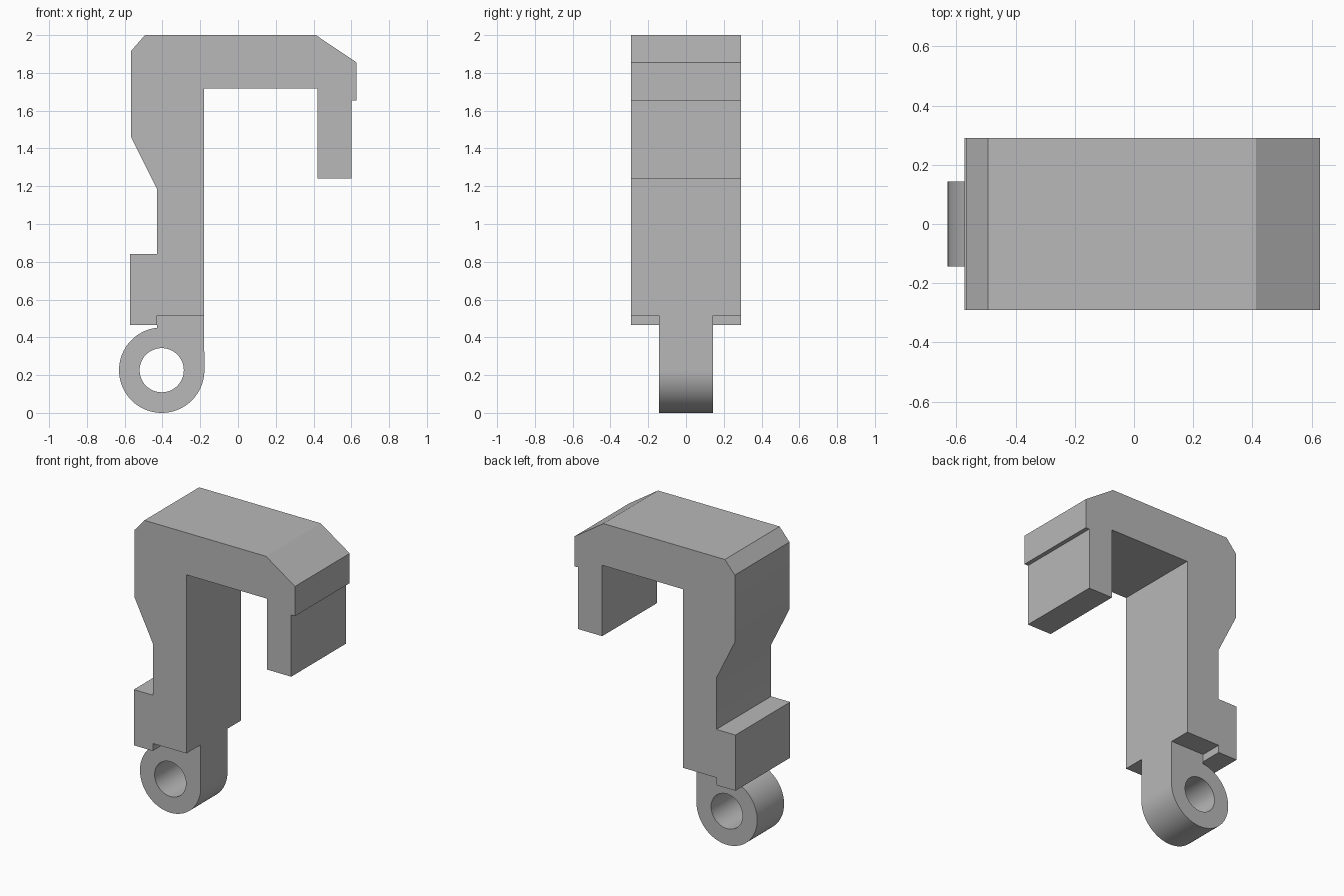
import bpy
import bmesh
from math import cos, sin, radians, pi

cube = bpy.data.objects.get("Cube")
if cube:
    bpy.data.objects.remove(cube, do_unlink=True)

# One plain grey material
grey = bpy.data.materials.new("plain grey")
grey.use_nodes = True
colour = (0.48, 0.48, 0.48, 1)
grey.diffuse_color = colour
grey.node_tree.nodes["Principled BSDF"].inputs["Base Color"].default_value = colour


def arc(cx, cz, r, start, end, steps):
    angles = [radians(start + (end - start) * i / steps) for i in range(steps + 1)]
    return [(cx + r * cos(a), cz + r * sin(a)) for a in angles]


def extrude_profile(name, loops, half_depth):
    """Fill closed x-z outlines (inner ones become holes) and extrude along y."""
    bm = bmesh.new()
    for loop in loops:
        verts = [bm.verts.new((x, -half_depth, z)) for x, z in loop]
        for a, b in zip(verts, verts[1:] + verts[:1]):
            bm.edges.new((a, b))
    bmesh.ops.triangle_fill(bm, edges=bm.edges[:], use_beauty=True)
    cap = bmesh.ops.extrude_face_region(bm, geom=bm.faces[:], use_keep_orig=True)
    moved = [v for v in cap["geom"] if isinstance(v, bmesh.types.BMVert)]
    bmesh.ops.translate(bm, verts=moved, vec=(0, 2 * half_depth, 0))
    bmesh.ops.recalc_face_normals(bm, faces=bm.faces[:])
    bmesh.ops.dissolve_limit(bm, angle_limit=radians(0.5),
                             verts=bm.verts[:], edges=bm.edges[:])
    mesh = bpy.data.meshes.new(name)
    bm.to_mesh(mesh)
    bm.free()
    mesh.materials.append(grey)
    obj = bpy.data.objects.new(name, mesh)
    bpy.context.collection.objects.link(obj)
    bpy.ops.object.select_all(action='DESELECT')
    obj.select_set(True)
    bpy.context.view_layer.objects.active = obj
    bpy.ops.object.shade_smooth_by_angle(angle=pi / 6)
    return obj


inner, neck = -0.18, -0.43      # inner face and narrow back of the upright
shoulder = 0.515                # underside of the wide upright

# Hooked body: chamfered top, short front lip, waisted upright and back block
hook = [
    (-0.567, 1.915), (-0.493, 2.0), (0.412, 2.0), (0.628, 1.855),
    (0.628, 1.655), (0.6, 1.655), (0.6, 1.24), (0.42, 1.24),
    (0.42, 1.717), (inner, 1.717), (inner, shoulder), (neck, shoulder),
    (neck, 0.465), (-0.572, 0.465), (-0.572, 0.84), (neck, 0.84),
    (neck, 1.187), (-0.567, 1.463),
]
extrude_profile("hook_body", [hook], 0.291)

# Narrow tongue ending in a round pivot eye
cx, cz, radius = -0.404, 0.226, 0.226
eye = [(inner, shoulder), (neck, shoulder)] + arc(cx, cz, radius, 96.5, 360, 60)
hole = arc(cx, cz, 0.117, 0, 360, 48)[:-1]
extrude_profile("pivot_eye", [eye, hole], 0.143)
